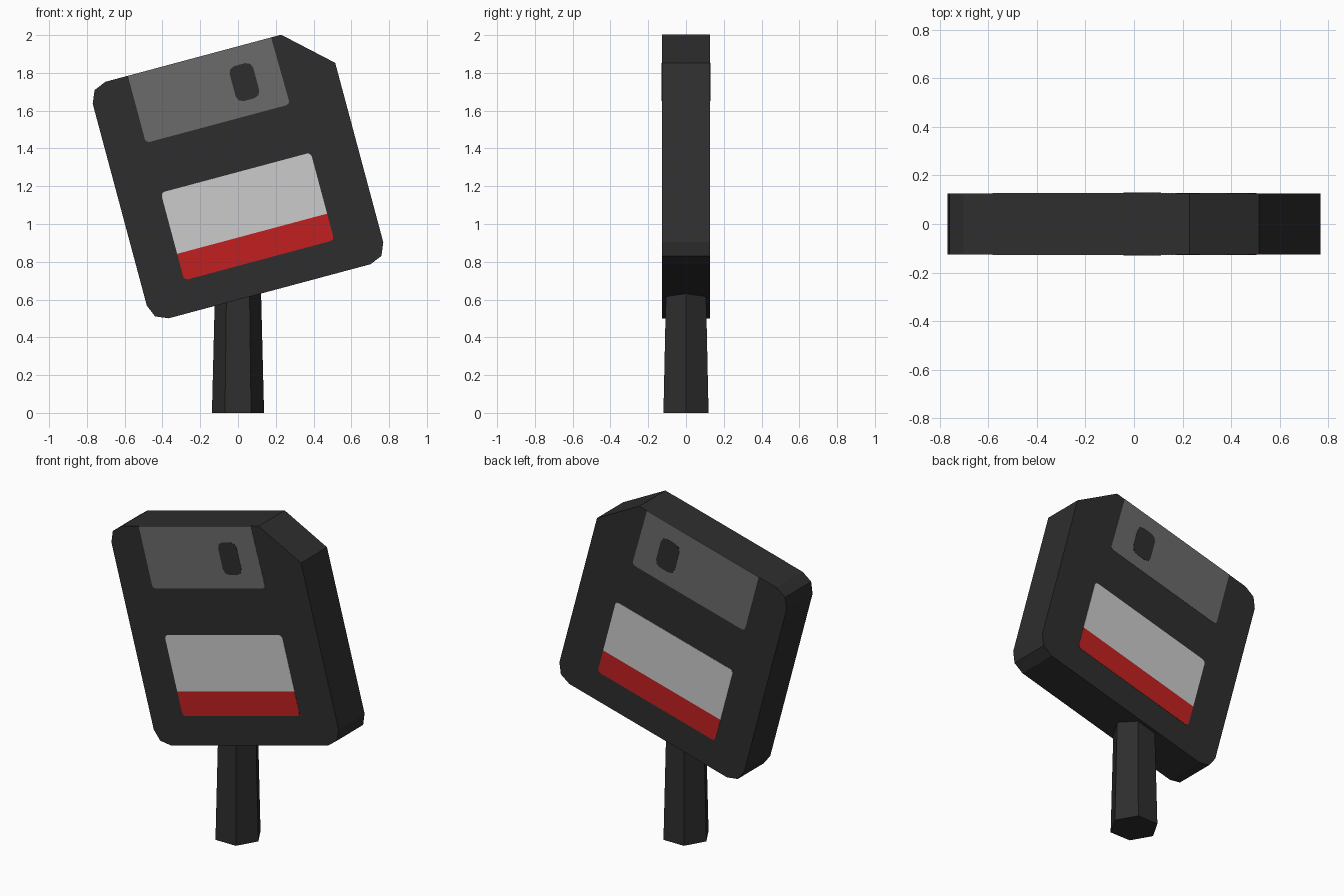
import bpy, bmesh, math
from mathutils import Matrix, Vector

if "Cube" in bpy.data.objects:
    bpy.data.objects.remove(bpy.data.objects["Cube"])

TILT = Matrix.Translation((0, 0, 1.27)) @ Matrix.Rotation(math.radians(-15), 4, 'Y')
HALF = 0.126  # half thickness of the disk body


def material(name, rgb):
    m = bpy.data.materials.new(name)
    m.diffuse_color = (*rgb, 1)
    m.use_nodes = True
    m.node_tree.nodes["Principled BSDF"].inputs["Base Color"].default_value = m.diffuse_color
    return m


DARK = material("charcoal plastic", (0.027, 0.027, 0.027))
GREY = material("grey metal", (0.145, 0.145, 0.145))
PALE = material("pale label", (0.6, 0.6, 0.6))
RED = material("red label band", (0.54, 0.0145, 0.0145))


def outline(corners):
    """Corners are (x, z, radius); each radius becomes a two-segment round."""
    pts = []
    n = len(corners)
    for i, (x, z, r) in enumerate(corners):
        p = Vector((x, z))
        if not r:
            pts.append(p)
            continue
        a = (Vector(corners[i - 1][:2]) - p).normalized()
        b = (Vector(corners[(i + 1) % n][:2]) - p).normalized()
        pts += [p + a * r, p + (a + b) * r * 0.293, p + b * r]
    return pts


def slab(name, corners, y0, y1, mat):
    """Extrude an outline from y0 to y1 and tilt it with the disk."""
    bm = bmesh.new()
    face = bm.faces.new([bm.verts.new((p.x, y0, p.y)) for p in outline(corners)])
    ext = bmesh.ops.extrude_face_region(bm, geom=[face])
    for v in ext["geom"]:
        if isinstance(v, bmesh.types.BMVert):
            v.co.y = y1
    bmesh.ops.recalc_face_normals(bm, faces=bm.faces)
    finish(name, bm, mat, TILT)


def finish(name, bm, mat, matrix):
    bm.transform(matrix)
    me = bpy.data.meshes.new(name)
    bm.to_mesh(me)
    bm.free()
    me.materials.append(mat)
    bpy.context.collection.objects.link(bpy.data.objects.new(name, me))


# Disk body: square with three rounded corners and one large cut corner
S = 0.648
slab("disk_body", [(-S, -S, 0.095), (S, -S, 0.095), (S, 0.43, 0),
                   (0.41, S, 0), (-S, S, 0.095)], -HALF, HALF, DARK)

# Thin painted plates, the same on the front and the back
plates = [
    ("shutter", GREY, 0.0015, [(-0.43, 0.28, 0.02), (0.36, 0.28, 0.02),
                               (0.355, S, 0), (-0.43, S, 0)]),
    ("shutter_slot", DARK, 0.003, [(0.093, 0.36, 0.035), (0.222, 0.36, 0.035),
                                   (0.222, 0.552, 0.035), (0.093, 0.552, 0.035)]),
    ("label", PALE, 0.0015, [(-0.422, -0.33, 0), (0.4, -0.33, 0),
                             (0.4, 0.005, 0.02), (-0.422, 0.005, 0.02)]),
    ("label_band", RED, 0.0015, [(-0.422, -0.475, 0.02), (0.4, -0.475, 0.02),
                                 (0.4, -0.33, 0), (-0.422, -0.33, 0)]),
]
for side, sign in (("front", -1), ("back", 1)):
    for name, mat, rise, corners in plates:
        slab(f"{side}_{name}", corners, sign * (HALF - 0.002), sign * (HALF + rise), mat)

# Tapered six-sided handle running up into the body
bm = bmesh.new()
bmesh.ops.create_cone(bm, cap_ends=True, segments=6, radius1=0.138, radius2=0.12, depth=0.72)
# put corners on the x axis
corner = max(bm.verts, key=lambda v: v.co.x)
turn = Matrix.Rotation(-math.atan2(corner.co.y, corner.co.x), 4, 'Z')
finish("handle", bm, DARK, Matrix.Translation((0, 0, 0.36)) @ turn)
